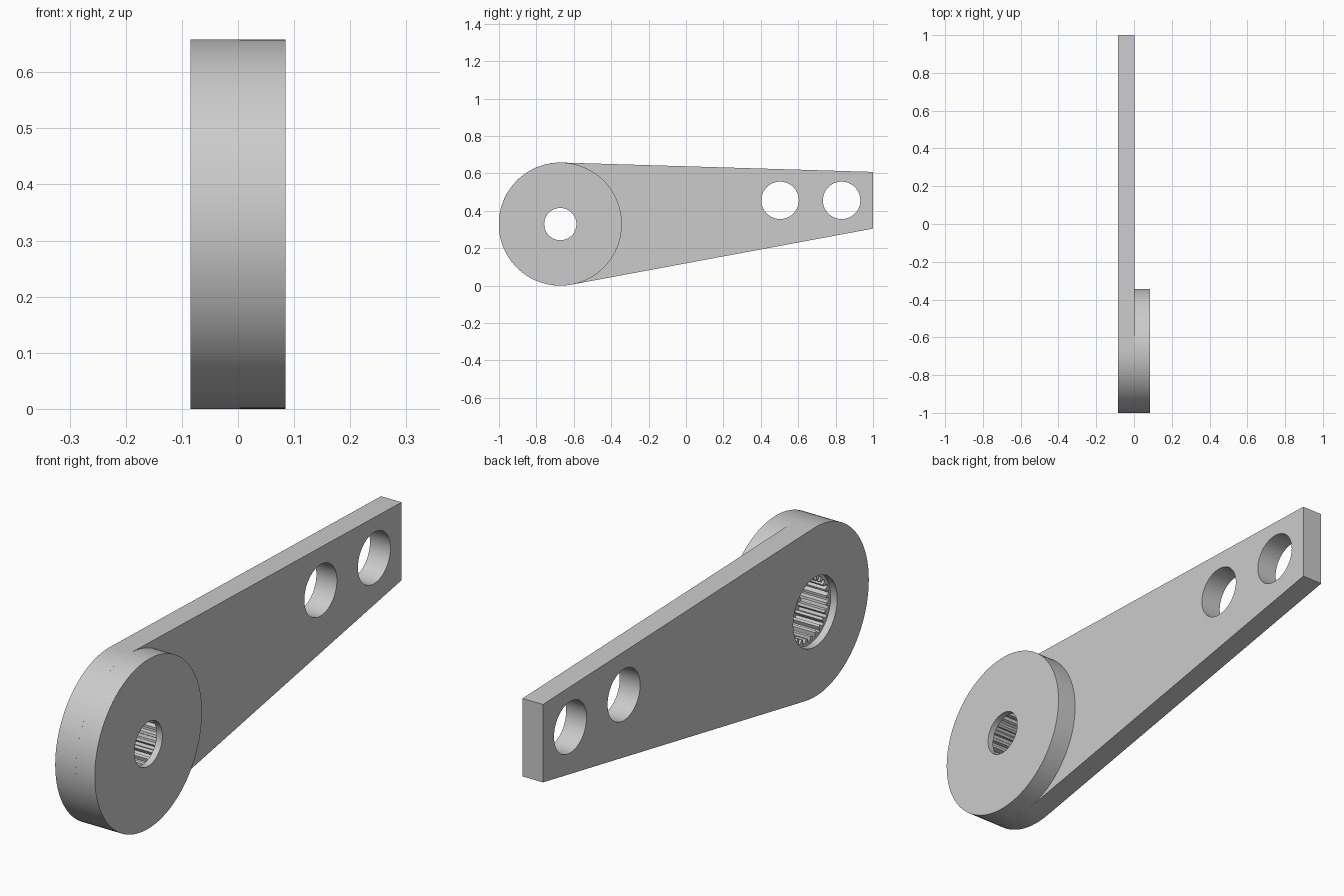
import bpy, bmesh, math

if "Cube" in bpy.data.objects:
    bpy.data.objects.remove(bpy.data.objects["Cube"], do_unlink=True)

HUB = (-0.672, 0.329)      # hub centre in y, z
R = 0.329                  # hub radius
BACK, MID, FACE = -0.085, 0.003, 0.085

grey = bpy.data.materials.new("light_grey")
grey.use_nodes = True
colour = (0.6, 0.6, 0.6, 1)
grey.diffuse_color = colour
grey.node_tree.nodes["Principled BSDF"].inputs["Base Color"].default_value = colour


def polar(centre, r, a):
    return centre[0] + r * math.cos(a), centre[1] + r * math.sin(a)


def circle(centre, r, n=96):
    return [polar(centre, r, 2 * math.pi * i / n) for i in range(n)]


def prism(name, outline, x0, x1):
    """Extrude a y-z outline along x."""
    bm = bmesh.new()
    face = bm.faces.new([bm.verts.new((x0, y, z)) for y, z in outline])
    new = bmesh.ops.extrude_face_region(bm, geom=[face])["geom"]
    verts = [v for v in new if isinstance(v, bmesh.types.BMVert)]
    bmesh.ops.translate(bm, verts=verts, vec=(x1 - x0, 0, 0))
    bmesh.ops.recalc_face_normals(bm, faces=bm.faces)
    mesh = bpy.data.meshes.new(name)
    bm.to_mesh(mesh)
    bm.free()
    mesh.materials.append(grey)
    obj = bpy.data.objects.new(name, mesh)
    bpy.context.collection.objects.link(obj)
    return obj


def cut(obj, outline, x0, x1):
    """Remove a prism from the part."""
    cutter = prism("cutter", outline, x0, x1)
    cutter.hide_render = True
    mod = obj.modifiers.new("cut", "BOOLEAN")
    mod.operation = "DIFFERENCE"
    mod.solver = "EXACT"
    mod.object = cutter
    bpy.context.view_layer.objects.active = obj
    bpy.ops.object.modifier_apply(modifier=mod.name)
    bpy.data.objects.remove(cutter, do_unlink=True)


def tangent_angle(point, side):
    dy, dz = point[0] - HUB[0], point[1] - HUB[1]
    return math.atan2(dz, dy) + side * math.acos(R / math.hypot(dy, dz))


# Toothed bore outline: 25 trapezoid teeth
TEETH = 25
spline = []
for i in range(TEETH):
    for step, r in ((0.0, 0.109), (0.35, 0.109), (0.5, 0.125), (0.85, 0.125)):
        spline.append(polar(HUB, r, 2 * math.pi * (i + step) / TEETH))

# Tapered arm: round end with tangent sides running to a square tip
top_tip, low_tip = (1.0, 0.608), (1.0, 0.305)
a0 = tangent_angle(top_tip, 1)
a1 = tangent_angle(low_tip, -1) + 2 * math.pi
arc = [polar(HUB, R, a0 + (a1 - a0) * i / 60) for i in range(61)]
arm = prism("lever_arm", arc + [low_tip, top_tip], BACK, MID)
for y in (0.503, 0.832):
    cut(arm, circle((y, 0.456), 0.1, 64), -0.2, 0.2)
cut(arm, spline, -0.2, 0.2)
cut(arm, circle(HUB, 0.135), -0.2, BACK + 0.028)

# Raised hub disc: toothed socket with a thin lip around the screw hole
hub = prism("hub_disc", circle(HUB, R), MID, FACE)
cut(hub, spline, -0.2, 0.06)
cut(hub, circle(HUB, 0.086, 64), -0.2, 0.2)

# Smooth the round walls, keep the edges crisp
bpy.ops.object.select_all(action="DESELECT")
for obj in (arm, hub):
    obj.select_set(True)
bpy.context.view_layer.objects.active = arm
bpy.ops.object.shade_smooth_by_angle(angle=math.radians(25))
